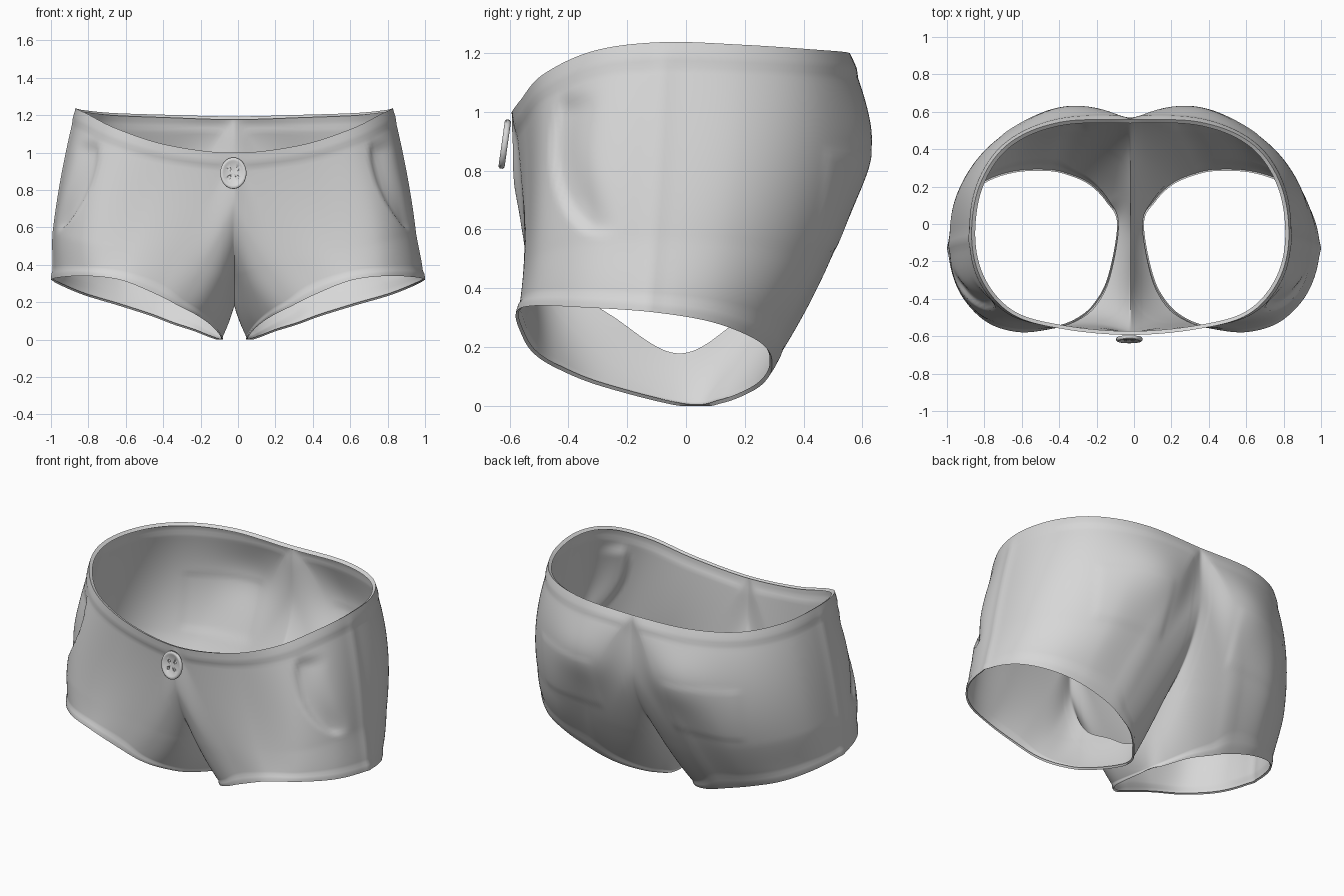
import bpy, bmesh, math
from mathutils import Vector, Matrix
from mathutils.kdtree import KDTree

if "Cube" in bpy.data.objects:
    bpy.data.objects.remove(bpy.data.objects["Cube"])

cloth = bpy.data.materials.new("light_grey")
cloth.diffuse_color = (0.68, 0.68, 0.68, 1)
cloth.use_nodes = True
cloth.node_tree.nodes["Principled BSDF"].inputs["Base Color"].default_value = cloth.diffuse_color

# Half of the garment: three loops round one leg, crotch -> front -> side -> back
UPPER = [(0, -.03, .18), (0, -.25, .31), (0, -.46, .46), (0, -.58, .72),
         (0, -.585, 1.0), (.35, -.555, 1.04), (.62, -.48, 1.125), (.78, -.31, 1.205),
         (.84, -.08, 1.235), (.80, .2, 1.225), (.65, .42, 1.21), (.38, .535, 1.2),
         (0, .55, 1.19), (0, .56, .82), (0, .42, .52), (0, .17, .29)]
MIDDLE = [(.03, -.01, .09), (.05, -.27, .18), (.09, -.45, .29), (.15, -.53, .42),
          (.22, -.55, .6), (.48, -.54, .65), (.75, -.49, .7), (.90, -.32, .75),
          (.94, -.1, .75), (.915, .17, .75), (.78, .39, .74), (.55, .535, .72),
          (.27, .575, .74), (.2, .465, .47), (.11, .33, .28), (.05, .16, .15)]
HEM = [(.07, 0, 0), (.12, -.28, .07), (.2, -.43, .13), (.30, -.51, .18),
       (.42, -.55, .24), (.61, -.57, .315), (.79, -.51, .34), (.93, -.35, .335),
       (.985, -.13, .32), (.935, .07, .29), (.81, .21, .24), (.64, .275, .19),
       (.45, .285, .13), (.33, .26, .085), (.22, .21, .05), (.13, .12, .015)]
N, STEPS, ROWS = 16, 12, 48
FRONT, BACK, SIDE = 4, 12, 8          # stations of centre front, centre back, side seam


def flip(p):
    return Vector((-p.x, p.y, p.z))


def loop_points(pts, corners=()):
    """Smooth closed loop through the points; corners end on the mirror plane."""
    pts = [Vector(p) for p in pts]
    out = []
    for i in range(N):
        a, b, c, d = (pts[(i + k) % N] for k in (-1, 0, 1, 2))
        if i in corners:
            a = flip(c)
        if (i + 1) % N in corners:
            d = flip(b)
        for j in range(STEPS):
            t = j / STEPS
            out.append(b + t * .5 * ((c - a) + t * ((2 * a - 5 * b + 4 * c - d)
                       + t * (3 * b - a - 3 * c + d))))
    return out


def ramp(a, b, x):
    t = max(0, min(1, (x - a) / (b - a)))
    return t * t * (3 - 2 * t)


up, mid, hem = loop_points(UPPER, (FRONT, BACK)), loop_points(MIDDLE), loop_points(HEM)
waist = KDTree((BACK - FRONT) * STEPS + 1)
for k in range((BACK - FRONT) * STEPS + 1):
    waist.insert(up[FRONT * STEPS + k], k)
waist.balance()


def relief(p, u, s):
    """Outward offset for bands, side seam, seat and pockets."""
    h = .008 * ramp(.945, .965, s)                              # hem band
    h += .008 * (1 - ramp(.05, .09, waist.find(p)[2]))          # waistband
    h += .007 * max(0, 1 - abs(u - SIDE) / .2) * ramp(0, .1, s)  # side seam
    if p.y < 0 and .55 < p.z < 1.08:                            # front pocket mouth
        k = p.x - .72 - .2 * max(0, (1.03 - p.z) / .45) ** 2
        if k > 0:
            h -= (.02 * ramp(0, .03, k) * (1 - ramp(.05, .14, k)) * ramp(.57, .62, p.z)
                  * (1 - ramp(1.0, 1.08, p.z)) * (1 - ramp(-.35, -.22, p.y)))
    if p.y > 0:                                                 # rounded seat, back pocket
        h += .032 * math.exp(-((p.x - .33) / .2) ** 2 - ((p.z - .88) / .17) ** 2)
        h += (.004 * ramp(.22, .27, p.x) * (1 - ramp(.66, .70, p.x))
              * ramp(.52, .56, p.z) * (1 - ramp(.85, .88, p.z)))
    return h


# Loft the half shell
bm = bmesh.new()
grid, info = [], {}
for r in range(ROWS + 1):
    s = r / ROWS
    row = []
    for i in range(N * STEPS):
        p = up[i] * (2 * (s - .5) * (s - 1)) + mid[i] * (4 * s * (1 - s)) + hem[i] * (2 * s * (s - .5))
        p.x = max(0, p.x)
        v = bm.verts.new(p)
        info[v] = (i / STEPS, s)
        row.append(v)
    grid.append(row)
for r in range(ROWS):
    for i in range(N * STEPS):
        j = (i + 1) % (N * STEPS)
        bm.faces.new((grid[r][i], grid[r + 1][i], grid[r + 1][j], grid[r][j]))
bm.normal_update()
if grid[ROWS // 2][SIDE * STEPS].normal.x < 0:
    bmesh.ops.reverse_faces(bm, faces=bm.faces[:])
    bm.normal_update()
moves = []
for v in bm.verts:
    n = v.normal.copy()
    if v.co.x < 1e-5:
        n.x = 0
        n.normalize()
    moves.append((v, n * relief(v.co, *info[v])))
for v, m in moves:
    v.co += m

# Mirror into the full garment and weld along the centre seam
bmesh.ops.mirror(bm, geom=bm.verts[:] + bm.edges[:] + bm.faces[:], axis='X', merge_dist=1e-5)
bmesh.ops.remove_doubles(bm, verts=bm.verts[:], dist=1e-5)
bmesh.ops.recalc_face_normals(bm, faces=bm.faces[:])
bm.normal_update()
if max(bm.verts, key=lambda v: v.co.x).normal.x < 0:
    bmesh.ops.reverse_faces(bm, faces=bm.faces[:])
    bm.normal_update()
# Soften the centre seam
seam = [v for v in bm.verts if abs(v.co.x) < .06 and not v.is_boundary]
for _ in range(4):
    bmesh.ops.smooth_vert(bm, verts=seam, factor=.5, use_axis_x=True, use_axis_y=True, use_axis_z=True)
bm.normal_update()

# Turn the waist and leg edges inward as narrow folds
edges = [e for e in bm.edges if e.is_boundary]
normals = {tuple(round(c, 5) for c in v.co): v.normal.copy() for e in edges for v in e.verts}
new = bmesh.ops.extrude_edge_only(bm, edges=edges)["geom"]
for v in [g for g in new if isinstance(g, bmesh.types.BMVert)]:
    v.co -= normals[tuple(round(c, 5) for c in v.co)] * (.010 if v.co.z < .6 else .02)
    v.co.z += .006 if v.co.z < .6 else -.008
for v in bm.verts:                      # centre seam sits slightly to one side
    v.co.x -= .02 * min(1, max(0, 1 - abs(v.co.x)) + ramp(.33, .6, v.co.z))
    v.co.z = max(0, v.co.z)


def finish(bm, name, angle):
    me = bpy.data.meshes.new(name)
    bm.to_mesh(me)
    bm.free()
    ob = bpy.data.objects.new(name, me)
    bpy.context.collection.objects.link(ob)
    me.materials.append(cloth)
    bpy.ops.object.select_all(action='DESELECT')
    ob.select_set(True)
    bpy.context.view_layer.objects.active = ob
    bpy.ops.object.shade_smooth_by_angle(angle=math.radians(angle))
    return ob


finish(bm, "shorts", 60)

# Button: turned profile with a raised rim
place = (Matrix.Translation((-.025, -.616, .89)) @ Matrix.Rotation(math.radians(82), 4, 'X')
         @ Matrix.Diagonal((.9, 1.08, 1, 1)))
bm = bmesh.new()
profile = [(0, -.010), (.072, -.010), (.078, -.004), (.078, .006), (.072, .011),
           (.062, .011), (.055, .005), (0, .005)]
pv = [bm.verts.new((x, 0, z)) for x, z in profile]
pe = [bm.edges.new(q) for q in zip(pv, pv[1:])]
bmesh.ops.spin(bm, geom=pv + pe, axis=(0, 0, 1), cent=(0, 0, 0), angle=2 * math.pi, steps=32)
bmesh.ops.remove_doubles(bm, verts=bm.verts[:], dist=1e-5)
bmesh.ops.recalc_face_normals(bm, faces=bm.faces[:])
bm.transform(place)
button = finish(bm, "button", 50)

# Four thread holes
bm = bmesh.new()
for x in (-.023, .023):
    for y in (-.02, .02):
        bmesh.ops.create_cone(bm, cap_ends=True, segments=12, radius1=.009, radius2=.009, depth=.03,
                              matrix=Matrix.Translation((x, y, .013)))
bm.transform(place)
holes = finish(bm, "button_hole_cutter", 35)
holes.hide_render = True
holes.hide_set(True)
cut = button.modifiers.new("holes", 'BOOLEAN')
cut.operation, cut.object, cut.solver = 'DIFFERENCE', holes, 'EXACT'
